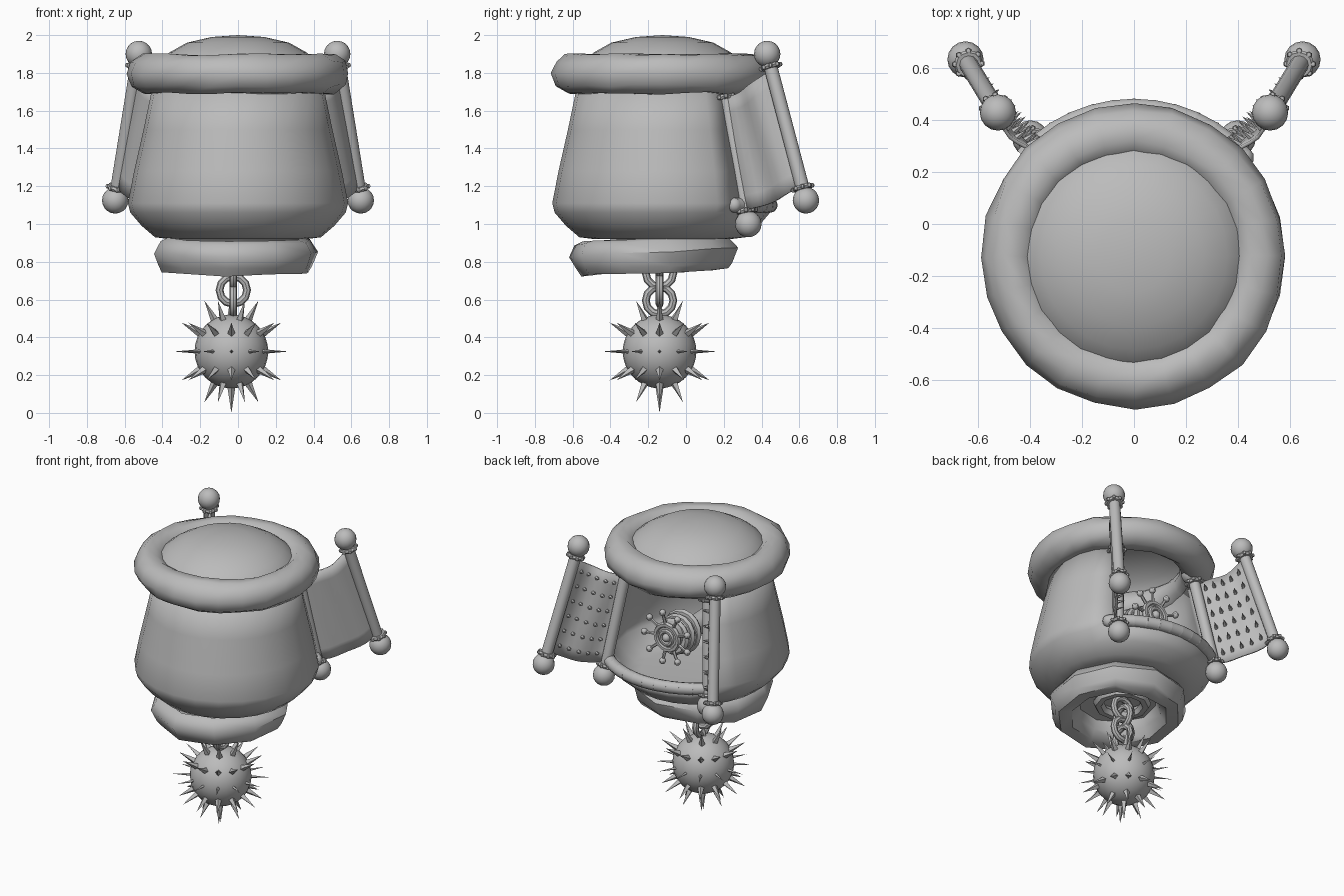
import bpy, bmesh, math, random
from math import sin, cos, pi, radians
from mathutils import Vector as V, Matrix

random.seed(4)
if "Cube" in bpy.data.objects:
    bpy.data.objects.remove(bpy.data.objects["Cube"])

grey = bpy.data.materials.new("stone grey")
grey.use_nodes = True
grey.diffuse_color = (0.5, 0.5, 0.5, 1)
grey.node_tree.nodes["Principled BSDF"].inputs["Base Color"].default_value = (0.5, 0.5, 0.5, 1)

AXIS = V((0, -0.125, 0))


def finish(name, bm, angle=42, thick=0, offset=-1):
    """Turn a bmesh into a shaded object, optionally with thickness."""
    bmesh.ops.recalc_face_normals(bm, faces=bm.faces[:])
    mesh = bpy.data.meshes.new(name)
    bm.to_mesh(mesh)
    bm.free()
    mesh.materials.append(grey)
    ob = bpy.data.objects.new(name, mesh)
    bpy.context.collection.objects.link(ob)
    bpy.ops.object.select_all(action='DESELECT')
    ob.select_set(True)
    bpy.context.view_layer.objects.active = ob
    bpy.ops.object.shade_smooth_by_angle(angle=radians(angle))
    if thick:
        mod = ob.modifiers.new("thickness", 'SOLIDIFY')
        mod.thickness, mod.offset = thick, offset
    return ob


def cone(bm, a, b, r1, r2, seg=8):
    a, b = V(a), V(b)
    d = b - a
    m = Matrix.Translation((a + b) / 2) @ d.to_track_quat('Z', 'Y').to_matrix().to_4x4()
    bmesh.ops.create_cone(bm, cap_ends=True, segments=seg, radius1=r1, radius2=r2,
                          depth=d.length, matrix=m)


def ball(bm, c, r, u=16, v=10):
    bmesh.ops.create_uvsphere(bm, u_segments=u, v_segments=v, radius=r,
                              matrix=Matrix.Translation(V(c)))


def ring(bm, c, axis, major, minor, n=16, k=8, stretch=1.0):
    """Torus around the given axis."""
    m = Matrix.Translation(V(c)) @ V(axis).to_track_quat('Z', 'Y').to_matrix().to_4x4()
    vs = [[bm.verts.new(m @ V(((major + minor * cos(2 * pi * j / k)) * cos(2 * pi * i / n),
                               (major + minor * cos(2 * pi * j / k)) * sin(2 * pi * i / n),
                               minor * stretch * sin(2 * pi * j / k))))
           for j in range(k)] for i in range(n)]
    for i in range(n):
        for j in range(k):
            bm.faces.new((vs[i][j], vs[i - 1][j], vs[i - 1][j - 1], vs[i][j - 1]))


def lathe(bm, pts, n, centre=AXIS, turn=0.0):
    """Revolve (radius, height) points about a vertical axis."""
    rows = [[bm.verts.new(centre + V((r * cos(turn + 2 * pi * i / n),
                                      r * sin(turn + 2 * pi * i / n), z)))
             for i in range(n)] for r, z in pts]
    for a, b in zip(rows, rows[1:]):
        for i in range(n):
            bm.faces.new((a[i - 1], a[i], b[i], b[i - 1]))
    bmesh.ops.remove_doubles(bm, verts=bm.verts[:], dist=1e-5)


def jitter(bm, amount):
    for v in bm.verts:
        v.co += V([random.uniform(-amount, amount) for _ in range(3)])


# Hollow drum with an opening at the back
bm = bmesh.new()
lathe(bm, [(0, .93), (.36, .92), (.44, .93), (.51, .99), (.57, 1.06),
           (.583, 1.11), (.55, 1.28), (.5, 1.5), (.45, 1.74)], 24)
gap = []
for f in bm.faces:
    c = f.calc_center_median() - AXIS
    if c.z > 1.085 and radians(45) < math.atan2(c.y, c.x) < radians(135):
        gap.append(f)
bmesh.ops.delete(bm, geom=gap, context='FACES')
finish("drum_body", bm, thick=0.035)

# Padded rim and domed lid
bm = bmesh.new()
ring(bm, AXIS + V((0, 0, 1.795)), (0, 0, 1), .478, .108, 24, 10)
jitter(bm, .007)
finish("padded_rim", bm, 60)
bm = bmesh.new()
lathe(bm, [(.46, 1.8), (.41, 1.87), (.36, 1.91), (.27, 1.96), (.14, 1.99), (0, 2)], 24)
finish("domed_lid", bm, 60)

# Rounded sill under the opening
bm = bmesh.new()
arc = [AXIS + V((.57 * cos(radians(a)), .57 * sin(radians(a)), 1.1)) for a in range(42, 139, 8)]
for p, q in zip(arc, arc[1:]):
    cone(bm, p, q, .04, .04, 10)
    ball(bm, p, .04, 10, 8)
finish("opening_sill", bm)

# Tilted, faceted base collar with a recessed underside
bm = bmesh.new()
base = V((-.015, -.135, 0))
lathe(bm, [(.37, .93), (.41, .91), (.445, .85), (.42, .78), (.39, .745), (.31, .745),
           (.27, .80), (.25, .87), (0, .89)], 10, V(), .2)
jitter(bm, .008)
collar = finish("base_collar", bm, 50)
collar.location = base
collar.rotation_euler = (.045, 0, 0)
bm = bmesh.new()
ring(bm, base + V((0, 0, .84)), (0, 0, 1), .15, .035, 10, 6)
finish("chain_mount", bm)

# Chain links
bm = bmesh.new()
for z, axis in ((.8, (0, 1, 0)), (.74, (1, 0, 0)), (.65, (0, 1, 0)), (.595, (1, 0, 0))):
    ring(bm, (-.025, -.14, z), axis, .073, .021, 12, 8)
finish("chain_links", bm)

# Spiked weight
core = V((-.035, -.14, .325))
bm = bmesh.new()
ball(bm, core, .195, 24, 16)
finish("weight_ball", bm)
bm = bmesh.new()
for elevation, count in ((0, 12), (30, 12), (-30, 12), (62, 6), (-62, 6), (-90, 1), (90, 1)):
    e = radians(elevation)
    for i in range(count):
        a = 2 * pi * i / count
        d = V((cos(e) * cos(a), cos(e) * sin(a), sin(e)))
        spike = bmesh.new()
        cone(bm, core + d * .17, core + d * (.325 if elevation == -90 else .305),
             .012 if elevation == 0 else .024, 0, 4)
        spike.free()
finish("weight_spikes", bm, 20)

# Two scroll-like doors, mirrored across the model
for s, side in ((1, "left"), (-1, "right")):
    def P(x, y, z):
        return V((s * x, y, z))
    rods = {"hinge": (P(.40, .33, 1.0), P(.31, .20, 1.74)),
            "outer": (P(.65, .635, 1.125), P(.525, .43, 1.9))}
    for label, (low, high) in rods.items():
        bm = bmesh.new()
        cone(bm, low, high, .036, .036, 12)
        d = (high - low).normalized()
        for end, inward in ((low, d), (high, -d)):
            ball(bm, end, .07)
            collar_at = end + inward * .07
            ring(bm, collar_at, d, .042, .014, 12, 6)
            for i in range(8):
                side_dir = d.orthogonal().normalized()
                side_dir.rotate(Matrix.Rotation(2 * pi * i / 8, 3, d))
                ball(bm, collar_at + side_dir * .052, .013, 6, 4)
        finish(f"{side}_{label}_rod", bm)

    (a, b), (c, e) = rods["hinge"], rods["outer"]
    normal = (c - a).cross(b - a).normalized()
    if normal.x * s > 0:
        normal = -normal

    def cloth(u, v):
        p = a.lerp(b, v).lerp(c.lerp(e, v), u)
        wave = .025 * sin(pi * u) + .012 * sin(3 * pi * u + 2 * v)
        return p - normal * wave - V((0, 0, .025 * sin(pi * u)))

    # Cloth panel
    bm = bmesh.new()
    n, m = 10, 8
    g = [[bm.verts.new(cloth(i / n, .1 + .8 * j / m)) for j in range(m + 1)] for i in range(n + 1)]
    for i in range(n):
        for j in range(m):
            bm.faces.new((g[i][j], g[i + 1][j], g[i + 1][j + 1], g[i][j + 1]))
    finish(f"{side}_door_cloth", bm, 60, .014, 0)

    # Rows of teeth on the inner face
    bm = bmesh.new()
    for i in range(5):
        for j in range(6):
            p = cloth(.18 + .16 * i, .18 + .128 * j)
            cone(bm, p, p + normal * .06 + V((0, 0, .012)), .015, 0, 5)
    finish(f"{side}_door_teeth", bm, 20)

# Knobbed wheel and banded bulb inside the drum
hub = V((0, .19, 1.32))
bm = bmesh.new()
ball(bm, hub - V((0, .13, .03)), .125)
for k in range(3):
    ring(bm, hub - V((0, .05 + .05 * k, .02)), (0, 1, .15), .095 + .012 * k, .025, 16, 6)
cone(bm, hub - V((0, .2, .03)), AXIS + V((0, -.3, 1.27)), .06, .09, 12)
finish("inner_bulb", bm)
bm = bmesh.new()
cone(bm, hub - V((0, .05, 0)), hub + V((0, .02, 0)), .09, .085, 16)
ring(bm, hub + V((0, .015, 0)), (0, 1, 0), .085, .018, 16, 6)
ring(bm, hub + V((0, .025, 0)), (0, 1, 0), .045, .014, 12, 6)
ball(bm, hub + V((0, .025, 0)), .028, 10, 6)
for i in range(9):
    d = V((cos(2 * pi * i / 9), .15, sin(2 * pi * i / 9)))
    cone(bm, hub + d * .08, hub + d * .165, .012, .009, 6)
    ball(bm, hub + d * .17, .022, 8, 6)
finish("knobbed_wheel", bm)
